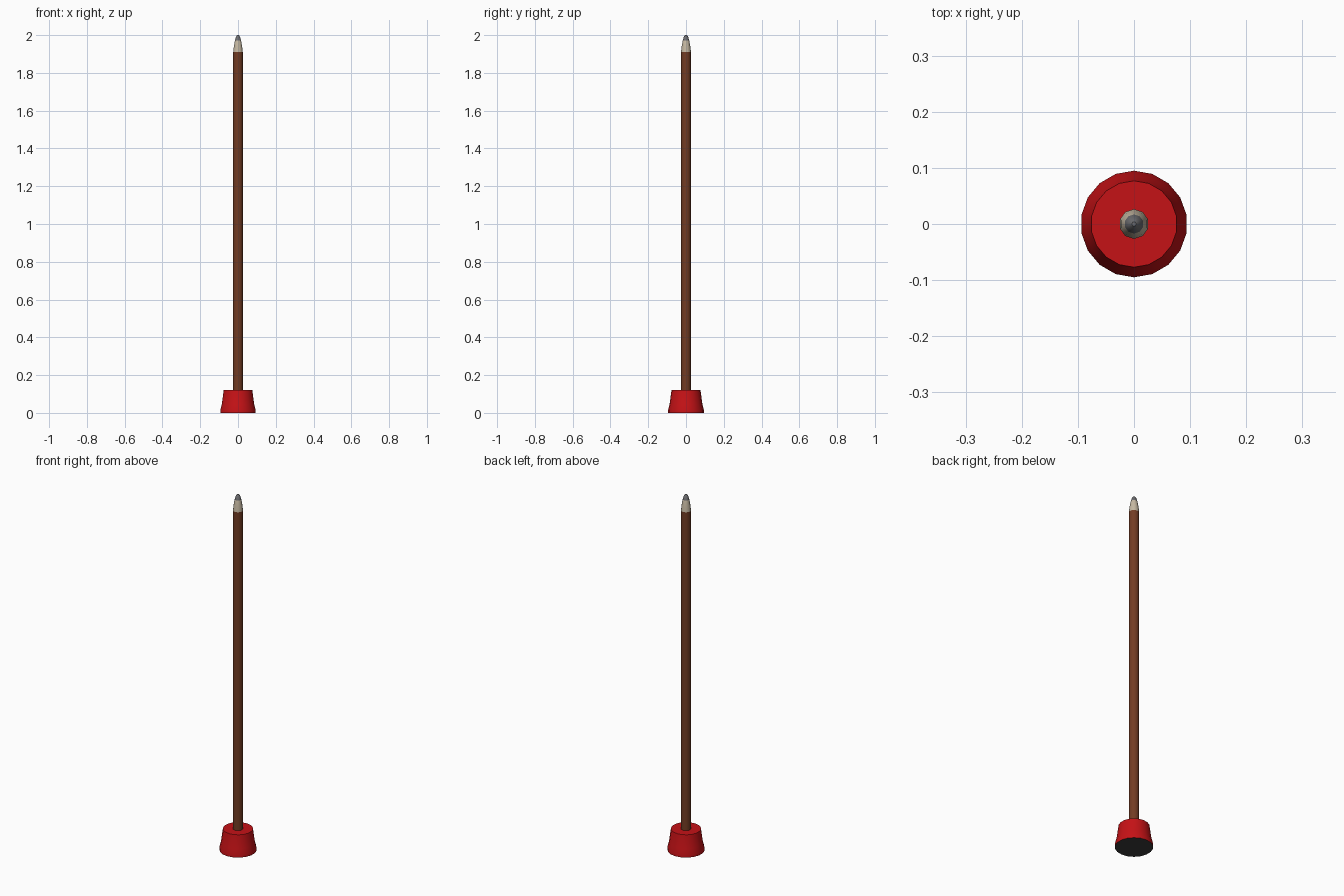
import bpy, bmesh, math

if "Cube" in bpy.data.objects:
    bpy.data.objects.remove(bpy.data.objects["Cube"])


def material(name, rgb):
    m = bpy.data.materials.new(name)
    m.diffuse_color = (*rgb, 1)
    m.use_nodes = True
    m.node_tree.nodes["Principled BSDF"].inputs["Base Color"].default_value = m.diffuse_color
    return m


red = material("red rubber", (0.56, 0.006, 0.008))
brown = material("brown wood", (0.17, 0.045, 0.017))
cream = material("pale wood", (0.56, 0.48, 0.36))
grey = material("grey tip", (0.15, 0.15, 0.16))
dark = material("dark underside", (0.045, 0.045, 0.045))


def lathe(name, profile, sides, mats, rule, angle=40):
    """Closed solid of revolution from (radius, z) rings; rule(face) picks the material."""
    bm = bmesh.new()
    rings = [[bm.verts.new((r * math.cos(a), r * math.sin(a), z))
              for a in (math.tau * (i + 0.5) / sides for i in range(sides))]
             for r, z in profile]
    for lo, hi in zip(rings, rings[1:]):
        for i in range(sides):
            j = (i + 1) % sides
            bm.faces.new((lo[i], lo[j], hi[j], hi[i]))
    bm.faces.new(rings[0][::-1])
    bm.faces.new(rings[-1])
    bm.normal_update()
    for f in bm.faces:
        f.material_index = rule(f)
    me = bpy.data.meshes.new(name)
    bm.to_mesh(me)
    bm.free()
    ob = bpy.data.objects.new(name, me)
    bpy.context.collection.objects.link(ob)
    for m in mats:
        me.materials.append(m)
    bpy.ops.object.select_all(action='DESELECT')
    ob.select_set(True)
    bpy.context.view_layer.objects.active = ob
    bpy.ops.object.shade_smooth_by_angle(angle=math.radians(angle))
    return ob


# Flared cup at the foot, with a dark underside
lathe("suction_cup", [(0.095, 0), (0.095, 0.015), (0.087, 0.045), (0.077, 0.12)],
      18, [red, dark], lambda f: int(f.normal.z < -0.9))

# Long straight handle
lathe("handle", [(0.0265, 0.118), (0.0265, 1.91)], 10, [brown], lambda f: 0, 50)

# Rounded end: pale wood with a grey cap
lathe("rounded_end", [(0.0265, 1.91), (0.023, 1.94), (0.017, 1.972), (0.011, 1.992), (0.004, 2.0)],
      10, [cream, grey], lambda f: int(f.calc_center_median().z > 1.972), 50)
